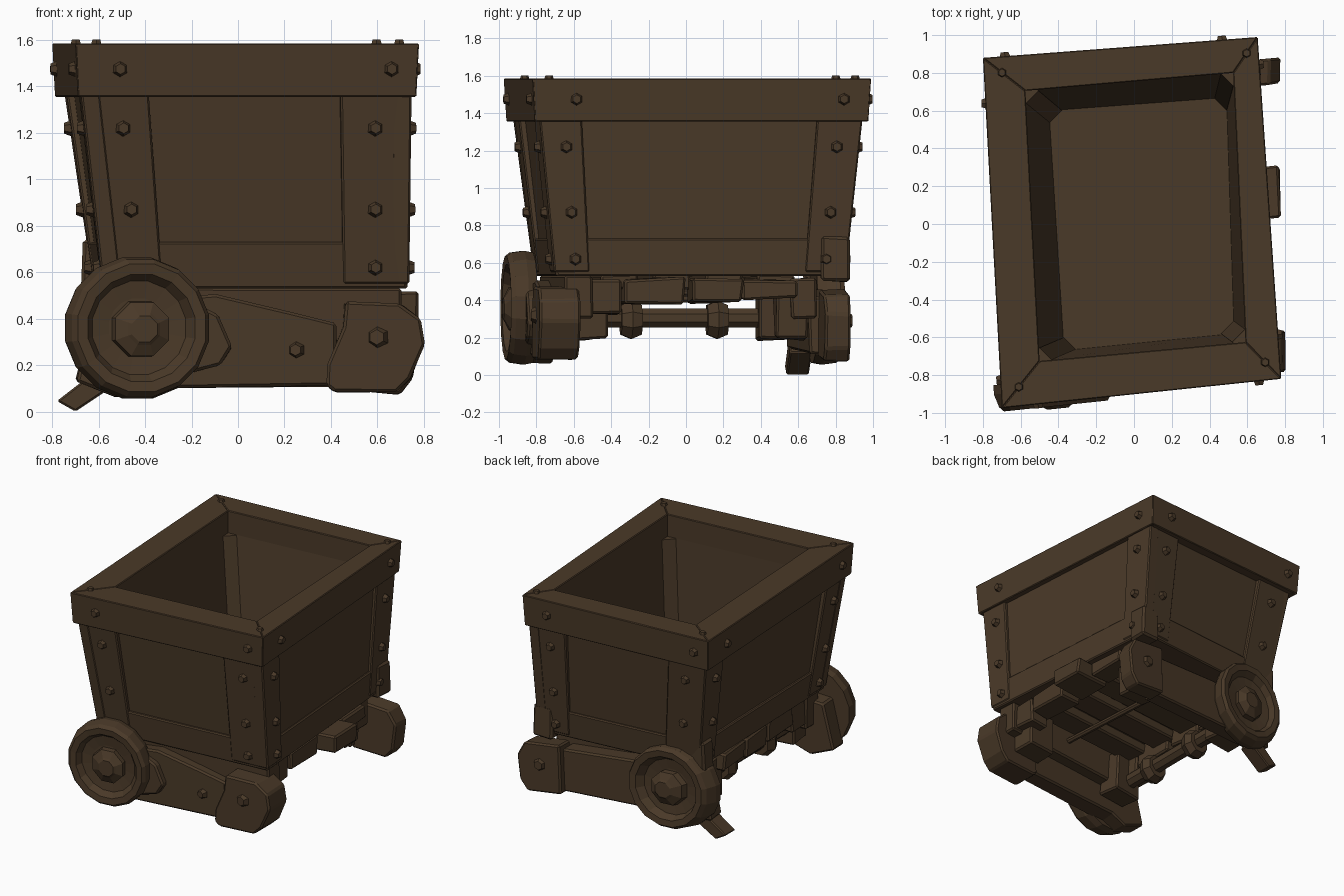
import bpy, bmesh, math, random
from mathutils import Vector

if "Cube" in bpy.data.objects:
    bpy.data.objects.remove(bpy.data.objects["Cube"])

random.seed(4)
wood = bpy.data.materials.new("dark_brown")
wood.diffuse_color = (0.068, 0.041, 0.021, 1)
wood.use_nodes = True
wood.node_tree.nodes["Principled BSDF"].inputs["Base Color"].default_value = wood.diffuse_color


def finish(name, bm, bevel=0.0):
    bmesh.ops.recalc_face_normals(bm, faces=bm.faces)
    me = bpy.data.meshes.new(name)
    bm.to_mesh(me)
    bm.free()
    me.materials.append(wood)
    ob = bpy.data.objects.new(name, me)
    bpy.context.collection.objects.link(ob)
    if bevel:
        mod = ob.modifiers.new("worn_edges", 'BEVEL')
        mod.width, mod.segments = bevel, 1
    return ob


def loft(name, rings, bevel=0.0, caps=True, jitter=0.0):
    """Join equal point rings with faces."""
    bm = bmesh.new()
    rs = [[bm.verts.new([c + random.uniform(-jitter, jitter) for c in p]) for p in r] for r in rings]
    n = len(rs[0])
    for a, b in zip(rs, rs[1:]):
        for i in range(n):
            bm.faces.new((a[i], a[(i + 1) % n], b[(i + 1) % n], b[i]))
    if caps:
        bm.faces.new(rs[0])
        bm.faces.new(rs[-1])
    return finish(name, bm, bevel)


SX = 0.105  # the whole cart is turned a little


def sk(x, y, z):
    return (x - 0.06 * y, y + SX * x, z)


def prism(name, pts, y0, y1, bevel=0.012, jitter=0.006):
    """x/z outline pushed along the skewed y; x is given in world terms."""
    return loft(name, [[(x, y + SX * x, z) for x, z in pts] for y in (y0, y1)], bevel, True, jitter)


def block(name, x0, x1, y0, y1, z0, z1, jitter=0.012):
    ring = lambda z: [sk(x0, y0, z), sk(x1, y0, z), sk(x1, y1, z), sk(x0, y1, z)]
    return loft(name, [ring(z0), ring(z1)], 0.012, True, jitter)


def turned(name, profile, x, y, z, side, seg, lean=0.0):
    """Lathe (radius, depth) profile round the y direction."""
    rings = []
    for r, d in profile:
        ring = []
        for i in range(seg):
            a = 2 * math.pi * (i + 0.5) / seg
            px = x + r * math.cos(a) + lean * d
            ring.append((px, y + side * d + SX * px, z + r * math.sin(a)))
        rings.append(ring)
    return loft(name, rings)


# Tub corners: front left, front right, back right, back left
Z0, Z1, ZR = 0.53, 1.37, 1.585
LOW = [(-0.57, -0.80), (0.725, -0.69), (0.61, 0.84), (-0.61, 0.72)]
HIGH = [(-0.665, -0.91), (0.735, -0.77), (0.625, 0.93), (-0.735, 0.82)]
RIM = [(-0.70, -0.975), (0.78, -0.82), (0.655, 0.99), (-0.80, 0.88)]
HOLE = [(-0.50, -0.725), (0.59, -0.625), (0.525, 0.80), (-0.575, 0.705)]
FLOOR = [(-0.37, -0.67), (0.53, -0.58), (0.49, 0.67), (-0.45, 0.60)]


def quad(q, z, s=1.0):
    return [Vector((x * s, y * s, z)) for x, y in q]


def wall(f, u, z, out):
    """Point on tub side f, u along it, at height z, pushed outward."""
    t = (z - Z0) / (Z1 - Z0)
    cs = [a.lerp(b, t) for a, b in zip(quad(LOW, Z0), quad(HIGH, Z1))]
    a, b = cs[f], cs[(f + 1) % 4]
    d = (b - a).normalized()
    return a.lerp(b, u) + Vector((d.y, -d.x, 0)) * out


def slab(name, f, u0, u1, z0, z1, out, w0=None, w1=None):
    w0 = u0 if w0 is None else w0
    w1 = u1 if w1 is None else w1
    ring = lambda z, a, b: [wall(f, a, z, out), wall(f, b, z, out), wall(f, b, z, -0.07), wall(f, a, z, -0.07)]
    return loft(name, [ring(z0, u0, u1), ring(z1, w0, w1)], 0.008)


def bolt(p, n, r=0.042):
    bm = bmesh.new()
    bmesh.ops.create_cone(bm, cap_ends=True, segments=6, radius1=r, radius2=r * 0.55, depth=0.05)
    ob = finish("bolt", bm)
    ob.rotation_mode = 'QUATERNION'
    ob.rotation_quaternion = Vector(n).to_track_quat('Z', 'Y')
    ob.location = p


# Hollow tub
loft("tub", [quad(LOW, Z0, 0.985), quad(HIGH, Z1 + 0.05, 0.98), quad(HOLE, Z1 + 0.05), quad(FLOOR, 0.62)])

sides = ["front", "right", "back", "left"]
for f, s in enumerate(sides):
    e = 0.20 if f % 2 == 0 else 0.125
    slab(s + "_bottom_rail", f, 0.0, 1.0, Z0, 0.73, 0.006)
    slab(s + "_post_a", f, -0.008, e - 0.01, 0.55, Z1, 0.012, w1=e)
    slab(s + "_post_b", f, 1 - e - 0.01, 1.008, 0.55, Z1, 0.012)
    # Mitred rim beam
    g = (f + 1) % 4
    o0, o1, h0, h1 = quad(RIM, 1.355, 0.985), quad(RIM, ZR), quad(HOLE, 1.355), quad(HOLE, ZR)
    loft(s + "_rim", [[o0[f], o1[f], h1[f], h0[f]], [o0[g], o1[g], h1[g], h0[g]]], 0.005)
    # Bolts on the posts, rim side and rim top
    n = wall(f, 0.5, 1, 1) - wall(f, 0.5, 1, 0)
    for u in (e * 0.55, 1 - e * 0.52):
        for z in (0.62, 0.87, 1.22):
            bolt(wall(f, u, z, 0.016), n)
        p = o1[f].lerp(o1[g], 0.13 if u < 0.5 else 0.92)
        bolt(Vector((p.x, p.y, 1.475)) - n * 0.004, n)
    bolt(o1[f].lerp(h1[f], 0.45) + Vector((0, 0, -0.008)), (0, 0, 1), 0.035)
    # Inner corner post
    a, b = Vector((*FLOOR[f], 0.61)), Vector((*HOLE[f], 1.42))
    sq = [(-.07, 0), (0, -.07), (.07, 0), (0, .07)]
    loft("inner_corner_post", [[p + Vector((x, y, 0)) for x, y in sq] for p in (a, b)])

# Wheels and hubs, one at the front and one at the back
for name, y, side, x in (("front", -0.775, -1, -0.45), ("back", 0.72, 1, -0.44)):
    turned(name + "_wheel", [(0.20, 0), (0.30, 0.0), (0.31, 0.05), (0.30, 0.12), (0.28, 0.145),
                             (0.235, 0.14), (0.205, 0.095), (0.13, 0.085)], x, y, 0.36, side, 16, 0.25)
    turned(name + "_hub", [(0.13, 0.06), (0.125, 0.125), (0.075, 0.15), (0.06, 0.16)],
           x, y, 0.355, side, 8, 0.3)

# Front side frame
prism("front_beam", [(-0.70, 0.13), (-0.52, 0.06), (-0.40, 0.10), (0.42, 0.11), (0.42, 0.38), (0.25, 0.42),
                     (-0.1, 0.51), (-0.62, 0.46)], -0.80, -0.66)
prism("front_beam_end", [(0.38, 0.11), (0.42, 0.08), (0.68, 0.085), (0.74, 0.14), (0.80, 0.29), (0.785, 0.40),
                         (0.70, 0.465), (0.46, 0.47), (0.45, 0.36), (0.39, 0.2)], -0.865, -0.65)
prism("front_wheel_stop", [(-0.25, 0.16), (-0.08, 0.2), (-0.02, 0.28), (-0.09, 0.42), (-0.25, 0.5)], -0.84, -0.7)
prism("front_inner_beam", [(-0.55, 0.28), (0.70, 0.30), (0.70, 0.535), (-0.55, 0.535)], -0.72, -0.57)
# Back side frame
prism("back_beam", [(-0.68, 0.14), (0.46, 0.11), (0.46, 0.42), (-0.1, 0.46), (-0.62, 0.45)], 0.61, 0.75)
prism("back_beam_end", [(0.44, 0.1), (0.70, 0.075), (0.755, 0.14), (0.775, 0.33), (0.72, 0.43), (0.45, 0.46)],
      0.66, 0.80)
prism("back_inner_beam", [(-0.5, 0.30), (0.58, 0.30), (0.58, 0.52), (-0.5, 0.52)], 0.50, 0.64)
# Brake foot behind the back wheel
prism("brake_foot", [(-0.78, 0.045), (-0.70, 0.0), (-0.52, 0.12), (-0.58, 0.2)], 0.61, 0.73, 0.008, 0.0)

for x, y, z in ((0.60, -0.865, 0.32), (0.25, -0.80, 0.265), (0.60, 0.80, 0.29)):
    bolt((x, y + SX * x, z), (-SX, -1 if y < 0 else 1, 0), 0.06 if x > 0.5 else 0.045)

# Wheel axle with collars, bearing blocks on both ends of the frame
turned("axle", [(0.055, -0.7), (0.055, 0.7)], -0.42, 0, 0.305, 1, 8)
for y in (-0.25, 0.21):
    turned("axle_collar", [(0.085, -0.055), (0.11, 0), (0.085, 0.055)], -0.42, y, 0.295, 1, 8)
for x in (-0.42, 0.46):
    for y in (-0.56, 0.52):
        block("bearing_block", x - 0.12, x + 0.12, y - 0.09, y + 0.08, 0.19, 0.5)

# Cross boards under the floor, with a thin rod
for y in (-0.42, -0.14, 0.14, 0.42):
    block("floor_board", -0.52, 0.58, y - 0.10, y + 0.10, 0.46, 0.54, 0.006)
block("cross_rod", 0.08, 0.12, -0.62, 0.62, 0.42, 0.46, 0.0)
# Rough blocks along the right and left sills
for y0, y1, z0, x1 in ((-0.58, -0.40, 0.32, 0.63), (-0.40, -0.08, 0.38, 0.65), (-0.04, 0.22, 0.385, 0.78),
                       (0.24, 0.52, 0.41, 0.66)):
    block("right_sill_block", 0.48, x1, y0, y1, z0, 0.515)
    block("left_sill_block", -min(x1, 0.66) + 0.06, -0.42, y0, y1, z0, 0.535)
# Brackets at the two back corners of the tub base
for x, y, c in ((0.575, 0.795, 0.075), (-0.61, 0.69, 0.06)):
    ring = lambda z: [(x + i * c, y + j * c, z) for i, j in ((-1, -1), (1, -1), (1, 1), (-1, 1))]
    loft("corner_bracket", [ring(0.50), ring(0.74)], 0.015, True, 0.008)
